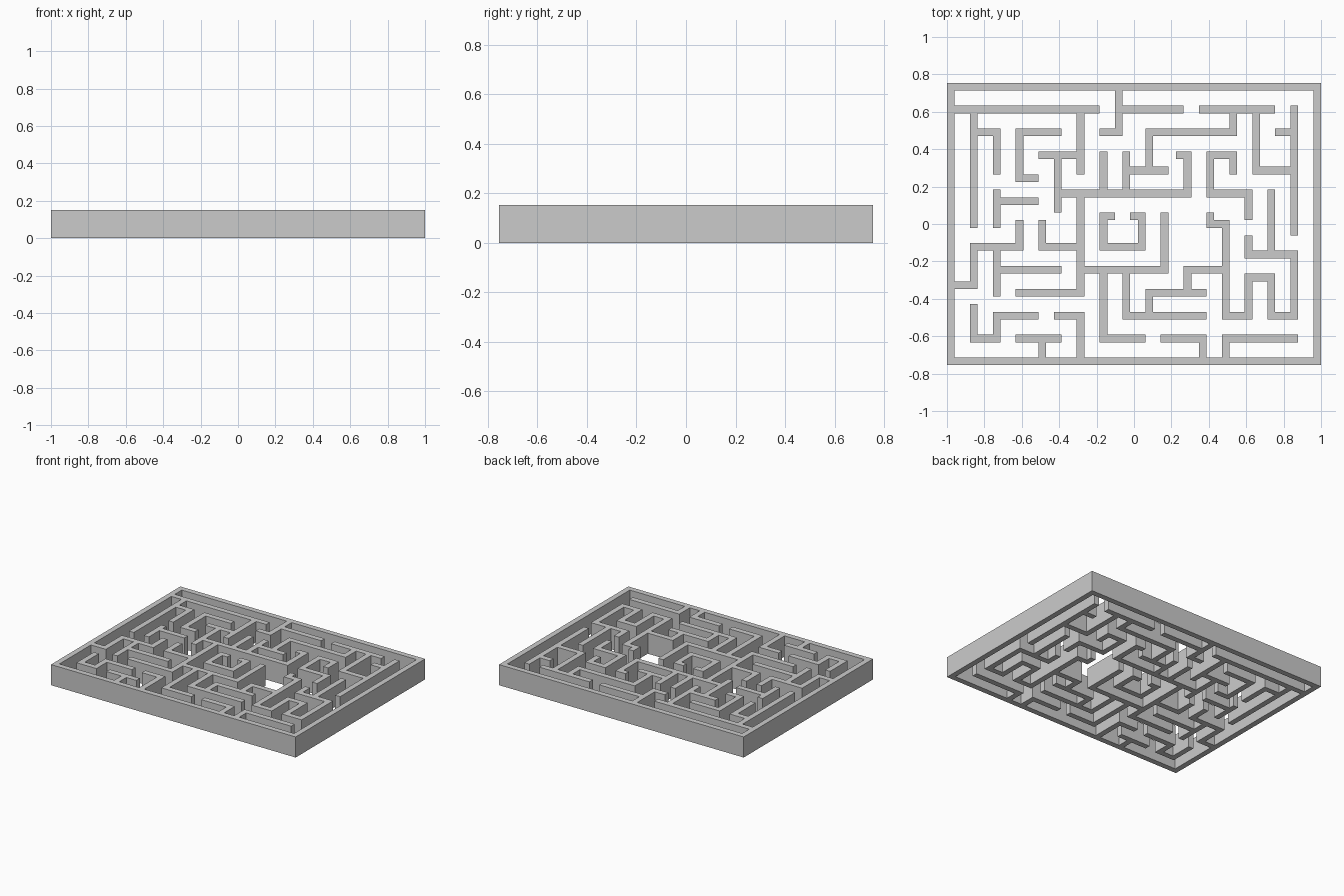
import bpy, bmesh

if "Cube" in bpy.data.objects:
    bpy.data.objects.remove(bpy.data.objects["Cube"])

NX, NY = 49, 37            # maze raster in wall-thickness units
CELL = 2.0 / NX
HEIGHT = 0.152

# Each wall run: first direction, then start column, start row (from the back),
# then the turning points, alternating between columns and rows.
frame = [("h", 0, 0, 48, 36, 0, 0)]

back_left = [
    ("h", 0, 3, 19), ("v", 22, 0, 6, 20), ("v", 3, 3, 18), ("h", 3, 6, 6, 11),
    ("h", 14, 6, 9, 12, 11), ("v", 17, 3, 11), ("h", 12, 9, 17), ("v", 14, 9, 16),
    ("h", 14, 14, 31, 9, 30), ("v", 20, 9, 14), ("v", 23, 9, 14),
    ("v", 6, 14, 18), ("h", 6, 15, 11),
]
back_right = [
    ("h", 22, 3, 30), ("h", 33, 3, 42), ("v", 37, 3, 6, 26, 11), ("h", 23, 11, 28),
    ("v", 40, 3, 11, 45), ("v", 45, 3, 19), ("h", 43, 6, 45),
    ("v", 34, 9, 14, 39, 17), ("h", 34, 9, 37, 11), ("v", 42, 14, 22),
]
front_right = [
    ("v", 39, 20, 22, 45, 30, 42, 25, 39, 30, 36, 18, 34, 17),
    ("h", 36, 24, 31, 27), ("h", 33, 27, 26, 30), ("v", 23, 24, 30, 33),
    ("h", 17, 24, 28, 17), ("v", 20, 24, 33, 25),
    ("h", 21, 17, 20, 21, 25, 17, 24), ("h", 28, 33, 33), ("v", 33, 33, 36),
    ("v", 36, 36, 33, 45),
]
front_left = [
    ("v", 17, 14, 27, 9), ("v", 12, 18, 21, 17), ("v", 9, 18, 21, 3, 26, 0),
    ("v", 6, 21, 27), ("h", 6, 24, 14), ("v", 3, 29, 33, 6, 30, 11),
    ("h", 14, 30, 17, 36), ("h", 9, 33, 14), ("v", 12, 33, 36),
]


def span(a, b):
    return range(min(a, b), max(a, b) + 1)


def trace(run, cells):
    """Mark every raster cell covered by one wall run."""
    direction, x, y, *turns = run
    for t in turns:
        if direction == "h":
            cells.update((i, y) for i in span(x, t))
            x, direction = t, "v"
        else:
            cells.update((x, j) for j in span(y, t))
            y, direction = t, "h"


cells = set()
for group in (frame, back_left, back_right, front_right, front_left):
    for run in group:
        trace(run, cells)

# Wall footprint
bm = bmesh.new()
corners = {}


def corner(i, j):
    if (i, j) not in corners:
        corners[i, j] = bm.verts.new(((i - NX / 2) * CELL, (NY / 2 - j) * CELL, 0))
    return corners[i, j]


for i, j in sorted(cells):
    bm.faces.new([corner(i, j + 1), corner(i + 1, j + 1), corner(i + 1, j), corner(i, j)])

# Raise the walls, keeping the underside closed and the floor open
base = bm.faces[:]
ext = bmesh.ops.extrude_face_region(bm, geom=base, use_keep_orig=True)
top = [g for g in ext["geom"] if isinstance(g, bmesh.types.BMVert)]
bmesh.ops.translate(bm, verts=top, vec=(0, 0, HEIGHT))
bmesh.ops.recalc_face_normals(bm, faces=bm.faces)

mesh = bpy.data.meshes.new("maze_walls")
bm.to_mesh(mesh)
bm.free()
bpy.context.collection.objects.link(bpy.data.objects.new("maze_walls", mesh))
